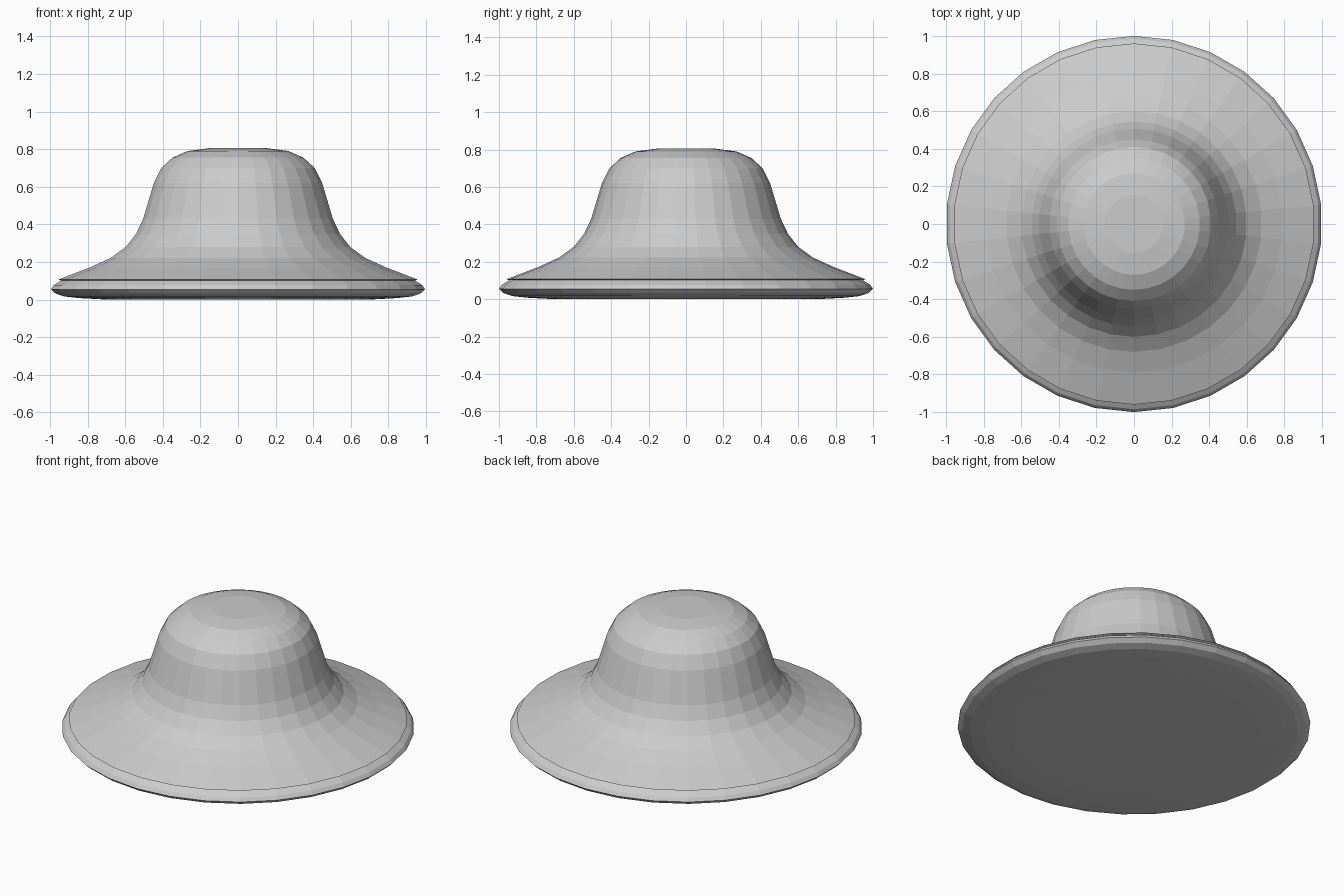
import bpy, bmesh
from math import sin, cos, pi

if "Cube" in bpy.data.objects:
    bpy.data.objects.remove(bpy.data.objects["Cube"])

SIDES = 30


def lathe(name, profile, cap_start=False, cap_end=False):
    """Spin (radius, height) points around z, with flat faces."""
    bm = bmesh.new()
    rings = []
    for r, z in profile:
        angles = [pi / 2 + 2 * pi * i / SIDES for i in range(SIDES)]
        rings.append([bm.verts.new((r * cos(a), r * sin(a), z)) for a in angles])
    for low, high in zip(rings, rings[1:]):
        for i in range(SIDES):
            j = (i + 1) % SIDES
            bm.faces.new((low[i], low[j], high[j], high[i]))
    if cap_start:
        bm.faces.new(rings[0][::-1])
    if cap_end:
        bm.faces.new(rings[-1])
    mesh = bpy.data.meshes.new(name)
    bm.to_mesh(mesh)
    bm.free()
    obj = bpy.data.objects.new(name, mesh)
    bpy.context.collection.objects.link(obj)
    return obj


# Shallow dished base with a rounded rim
lathe("brim_base", [
    (0.70, 0.0), (0.85, 0.008), (0.93, 0.017), (0.975, 0.032),
    (1.0, 0.055), (0.985, 0.077), (0.945, 0.102),
], cap_start=True)

# Bell-shaped upper shell, its edge lipping just over the rim
lathe("bell_crown", [
    (0.945, 0.102), (0.96, 0.107), (0.79, 0.172), (0.68, 0.222), (0.60, 0.28),
    (0.545, 0.35), (0.507, 0.43), (0.477, 0.53), (0.45, 0.62),
    (0.41, 0.70), (0.35, 0.755), (0.27, 0.79), (0.155, 0.805),
], cap_end=True)
